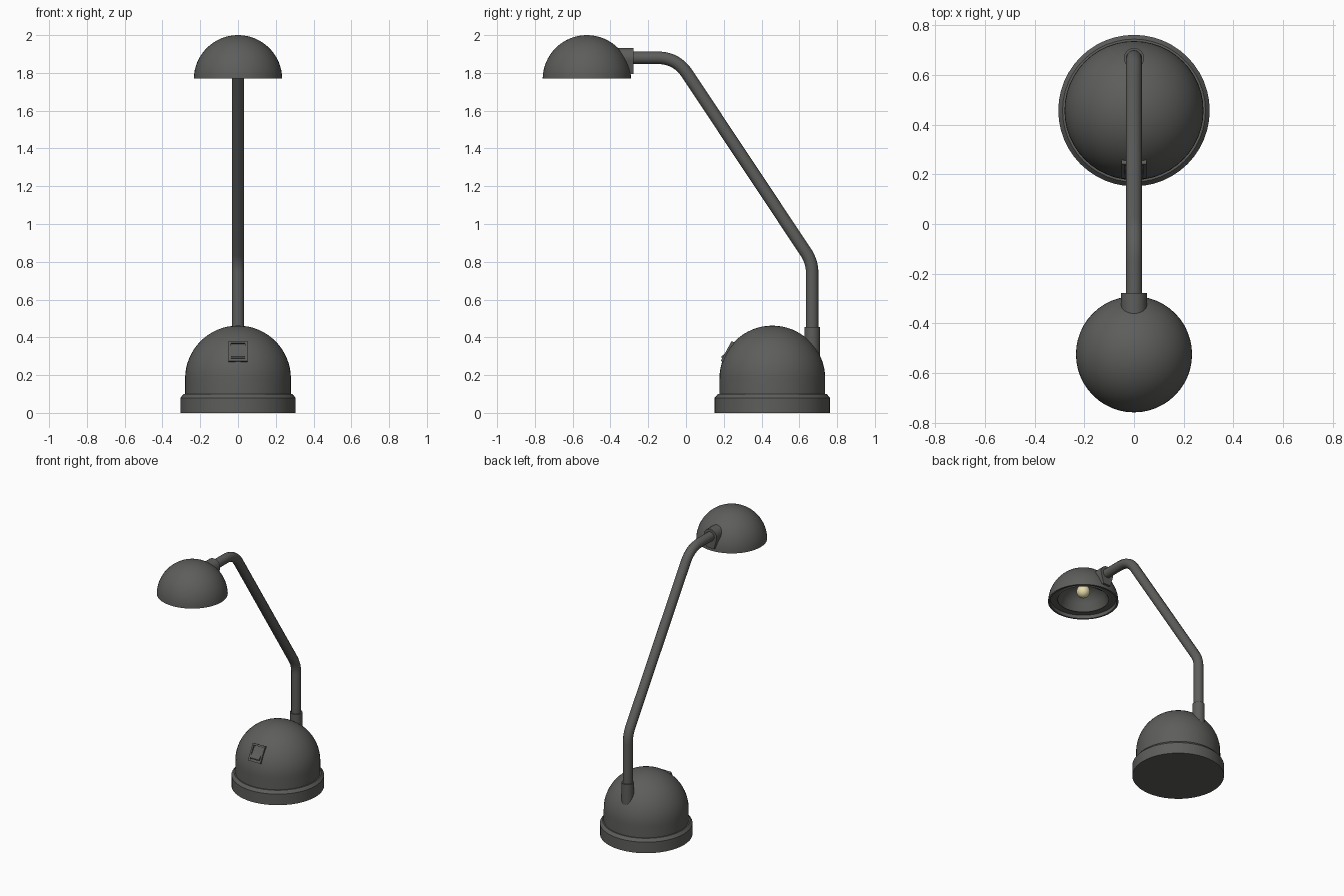
import bpy, bmesh, math
from mathutils import Vector, Matrix

if "Cube" in bpy.data.objects:
    bpy.data.objects.remove(bpy.data.objects["Cube"])

def material(name, rgb):
    m = bpy.data.materials.new(name)
    m.diffuse_color = (*rgb, 1)
    m.use_nodes = True
    m.node_tree.nodes["Principled BSDF"].inputs["Base Color"].default_value = m.diffuse_color
    return m

DARK = material("dark_grey", (0.11, 0.11, 0.105))
GLOW = material("pale_yellow", (0.8, 0.72, 0.42))

def finish(name, bm, mat=DARK, angle=30):
    bmesh.ops.recalc_face_normals(bm, faces=bm.faces)
    me = bpy.data.meshes.new(name)
    bm.to_mesh(me)
    bm.free()
    ob = bpy.data.objects.new(name, me)
    bpy.context.collection.objects.link(ob)
    me.materials.append(mat)
    bpy.ops.object.select_all(action='DESELECT')
    ob.select_set(True)
    bpy.context.view_layer.objects.active = ob
    bpy.ops.object.shade_smooth_by_angle(angle=math.radians(angle))
    return ob

def arc(r, z0, a0, a1, n):
    """Points (radius, z) on a circle about the axis, angles in degrees."""
    angles = [math.radians(a0 + (a1 - a0) * i / n) for i in range(n + 1)]
    return [(max(r * math.cos(a), 0), z0 + r * math.sin(a)) for a in angles]

def lathe(name, profile, y, mat=DARK, steps=48):
    bm = bmesh.new()
    vs = [bm.verts.new((r, 0, z)) for r, z in profile]
    es = [bm.edges.new(p) for p in zip(vs, vs[1:])]
    bmesh.ops.spin(bm, geom=vs + es, cent=(0, 0, 0), axis=(0, 0, 1),
                   angle=2 * math.pi, steps=steps)
    bmesh.ops.remove_doubles(bm, verts=bm.verts, dist=1e-4)
    bmesh.ops.translate(bm, verts=bm.verts, vec=(0, y, 0))
    return finish(name, bm, mat)

def prism(name, outline, depth, matrix):
    """Extrude a 2D outline along local z, then place it."""
    bm = bmesh.new()
    f = bm.faces.new([bm.verts.new((x, y, 0)) for x, y in outline])
    ext = bmesh.ops.extrude_face_region(bm, geom=[f])
    top = [v for v in ext["geom"] if isinstance(v, bmesh.types.BMVert)]
    bmesh.ops.translate(bm, verts=top, vec=(0, 0, depth))
    bmesh.ops.transform(bm, matrix=matrix, verts=bm.verts)
    return finish(name, bm)

BASE_Y, HEAD_Y = 0.457, -0.525

# Weighted foot ring and domed base
lathe("foot_ring", [(0, 0), (0.305, 0), (0.305, 0.08), (0.288, 0.1), (0.27, 0.1)], BASE_Y)
lathe("base_dome", [(0.28, 0.09)] + arc(0.28, 0.182, 0, 90, 16), BASE_Y)

# Collar where the arm enters the base
lathe("arm_collar", [(0, 0.2), (0.041, 0.2), (0.041, 0.455), (0, 0.455)], 0.668, steps=24)

# Bent tubular arm, corners rounded by quadratic fillets
def fillet(p, c, q, cut, n=10):
    a, b = c + (p - c).normalized() * cut, c + (q - c).normalized() * cut
    return [a * (1 - t)**2 + c * 2 * t * (1 - t) + b * t * t
            for t in [i / n for i in range(n + 1)]]

P = [Vector(p) for p in ((0, 0.668, 0.42), (0, 0.668, 0.80), (0, -0.05, 1.88), (0, -0.33, 1.88))]
path = [P[0], *fillet(P[0], P[1], P[2], 0.06), *fillet(P[1], P[2], P[3], 0.10), P[3]]
cu = bpy.data.curves.new("arm", 'CURVE')
cu.dimensions = '3D'
cu.bevel_depth = 0.033
cu.bevel_resolution = 4
cu.use_fill_caps = True
sp = cu.splines.new('POLY')
sp.points.add(len(path) - 1)
for pt, co in zip(sp.points, path):
    pt.co = (*co, 1)
cu.materials.append(DARK)
bpy.context.collection.objects.link(bpy.data.objects.new("arm", cu))

# Socket block joining arm and shade: round top, tapered bottom
outline = [(0.052 * math.cos(a), 0.052 * math.sin(a))
           for a in [math.radians(-15 + 210 * i / 16) for i in range(17)]]
outline += [(-0.03, -0.085), (0.03, -0.085)]
prism("shade_socket", outline, 0.09,
      Matrix.Translation((0, -0.278, 1.88)) @ Matrix.Rotation(math.pi / 2, 4, 'X'))

# Hollow shade, stepped reflector and bulb
lathe("shade", arc(0.234, 1.766, 90, 1, 16) + [(0.222, 1.77)] + arc(0.222, 1.768, 2, 90, 12), HEAD_Y)
lathe("reflector", [(0.22, 1.795), (0.178, 1.795), (0.17, 1.79), (0.163, 1.80), (0.145, 1.845),
                    (0.115, 1.885), (0.075, 1.91), (0.035, 1.92), (0, 1.92)], HEAD_Y)
lathe("bulb_holder", [(0, 1.925), (0.032, 1.925), (0.032, 1.87), (0, 1.87)], HEAD_Y, steps=24)
lathe("bulb", arc(0.045, 1.85, -90, 90, 12), HEAD_Y, GLOW, 24)

# Rocker switch on the front of the base dome: local x along up-slope, y normal
up = Vector((0, 0.48, 0.877)).normalized()
out = Vector((0, -up.z, up.y))
place = Matrix((up, out, up.cross(out))).transposed().to_4x4()
place.translation = Vector((0, 0.213, 0.328))

def switch_part(name, outline, x0, width):
    m = place.copy()
    m.translation += place.to_3x3() @ Vector((0, 0, x0))
    prism(name, outline, width, m)

bar = [(-0.06, -0.06), (0.06, -0.06), (0.06, 0), (-0.06, 0)]
for side, x0 in (("left", -0.05), ("right", 0.038)):
    switch_part("switch_frame_" + side, bar, x0, 0.012)
for side, s in (("bottom", -1), ("top", 1)):
    switch_part("switch_frame_" + side,
                [(s * 0.047, -0.06), (s * 0.06, -0.06), (s * 0.06, 0), (s * 0.047, 0)], -0.038, 0.076)
switch_part("switch_rocker", [(-0.045, -0.05), (0.045, -0.05), (0.045, -0.008),
                              (0, -0.004), (-0.038, 0.008), (-0.045, 0.004)], -0.036, 0.072)
